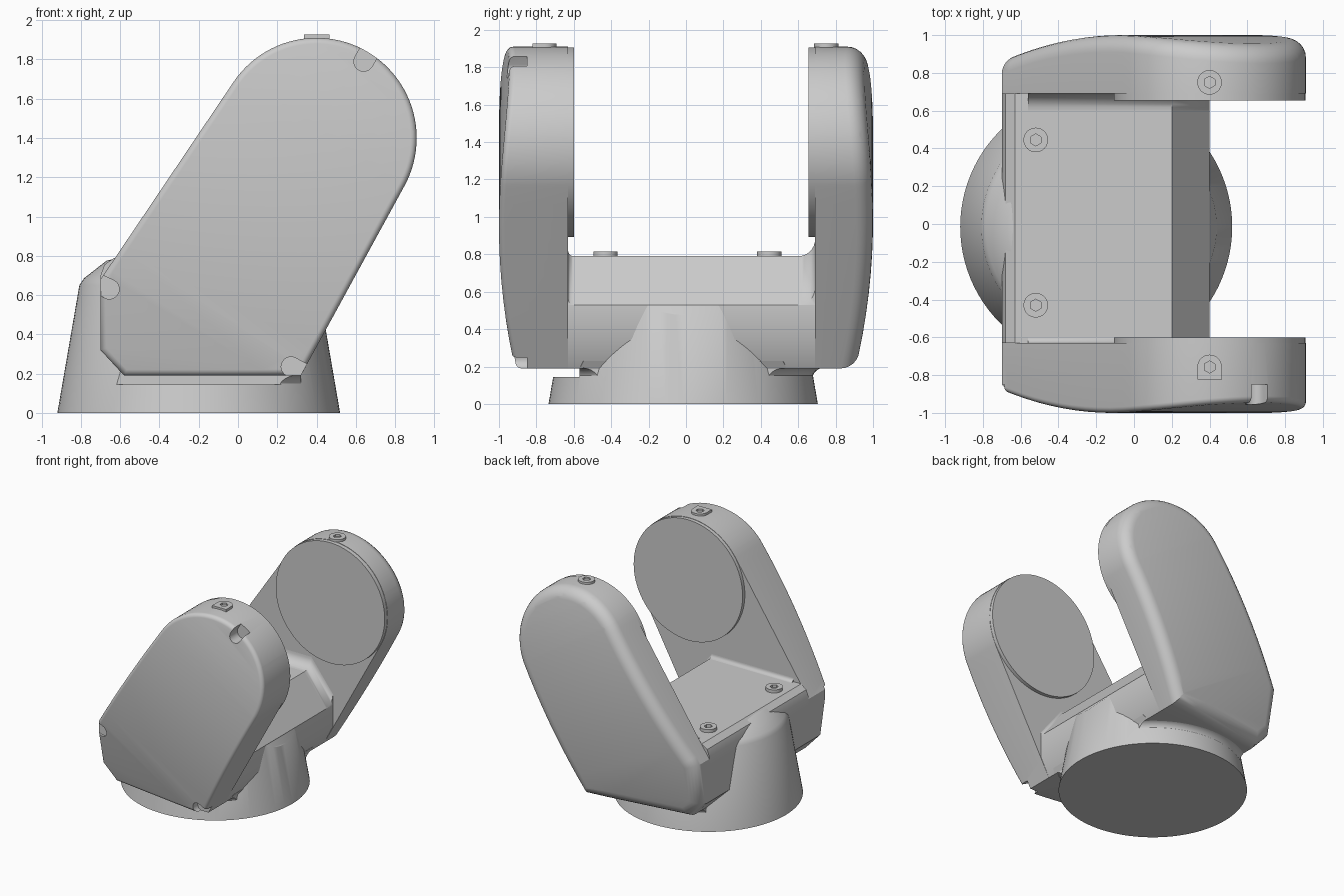
import bpy, bmesh, math
from math import sin, cos, pi, radians
from mathutils import Vector, Matrix

if "Cube" in bpy.data.objects:
    bpy.data.objects.remove(bpy.data.objects["Cube"])


def finish(bm, name, angle=32):
    bmesh.ops.recalc_face_normals(bm, faces=bm.faces)
    me = bpy.data.meshes.new(name)
    bm.to_mesh(me)
    bm.free()
    ob = bpy.data.objects.new(name, me)
    bpy.context.collection.objects.link(ob)
    smooth(ob, angle)
    return ob


def smooth(ob, angle=32):
    bpy.ops.object.select_all(action='DESELECT')
    ob.select_set(True)
    bpy.context.view_layer.objects.active = ob
    bpy.ops.object.shade_smooth_by_angle(angle=radians(angle))


def loft_bm(loops):
    bm = bmesh.new()
    rings = [[bm.verts.new(p) for p in lp] for lp in loops]
    n = len(rings[0])
    for a, b in zip(rings, rings[1:]):
        for i in range(n):
            j = (i + 1) % n
            bm.faces.new((a[i], a[j], b[j], b[i]))
    bm.faces.new(rings[0])
    bm.faces.new(rings[-1])
    return bm


def prism(name, pts, a, b, axis='y'):
    if axis == 'y':
        loops = [[(x, d, z) for x, z in pts] for d in (a, b)]
    else:
        loops = [[(x, y, d) for x, y in pts] for d in (a, b)]
    return finish(loft_bm(loops), name)


def lathe(name, prof, n=96):
    return finish(loft_bm([[(CX + r * cos(2 * pi * i / n), CY + r * sin(2 * pi * i / n), z)
                            for i in range(n)] for r, z in prof]), name)


def boolean(ob, cutter, op='DIFFERENCE'):
    m = ob.modifiers.new('cut', 'BOOLEAN')
    m.operation, m.object, m.solver = op, cutter, 'EXACT'
    bpy.context.view_layer.objects.active = ob
    bpy.ops.object.modifier_apply(modifier=m.name)
    bpy.data.objects.remove(cutter)
    smooth(ob)


def circle(x, y, r, n=32, start=0.0):
    return [(x + r * cos(start + 2 * pi * i / n), y + r * sin(start + 2 * pi * i / n)) for i in range(n)]


def u_shape(x, y, r, ang, length, n=16):
    # half circle with straight legs running in direction ang
    pts = [(x + r * cos(ang + pi / 2 + pi * i / n), y + r * sin(ang + pi / 2 + pi * i / n)) for i in range(n + 1)]
    dx, dy = length * cos(ang), length * sin(ang)
    return pts + [(pts[-1][0] + dx, pts[-1][1] + dy), (pts[0][0] + dx, pts[0][1] + dy)]


def inset(pts, d):
    out = []
    for i, p in enumerate(pts):
        p, q, s = Vector(p), Vector(pts[i - 1]), Vector(pts[(i + 1) % len(pts)])
        e1, e2 = (p - q).normalized(), (s - p).normalized()
        n1, n2 = Vector((-e1.y, e1.x)), Vector((-e2.y, e2.x))
        out.append(p + (n1 + n2) * d / (1 + n1.dot(n2)))
    return out


CX, CY = -0.2, -0.015          # base axis
HX, HZ, R = 0.4, 1.4, 0.51     # pivot head
Y_FRONT, Y_BACK = -0.63, 0.69  # inner arm walls

# Arm outline: angular foot with lines tangent to the round head
a0, a1, N = radians(-28.7), radians(146), 48
outline = [(-0.58, 0.19), (0.32, 0.19)]
outline += [(HX + R * cos(a0 + (a1 - a0) * i / N), HZ + R * sin(a0 + (a1 - a0) * i / N)) for i in range(N + 1)]
outline += [(-0.7, 0.68), (-0.7, 0.32)]


def arm(name, side, inner, r):
    # rounded outer rim, then the outer face is bowed along the arm
    loops = [[(x, inner, z) for x, z in outline]]
    for i in range(7):
        t = i / 6 * pi / 2
        loops.append([(p.x, side * (1 - r + r * sin(t)), p.y) for p in inset(outline, r * (1 - cos(t)))])
    bm = loft_bm(loops)
    axis = Vector((0.55, 0, 0.835))
    for i in range(14):
        bmesh.ops.bisect_plane(bm, geom=bm.verts[:] + bm.edges[:] + bm.faces[:],
                               plane_co=axis * (0.25 + i * 0.12), plane_no=axis, dist=1e-5)
    for v in bm.verts:
        if abs(v.co.y) > 0.8:
            v.co.y -= side * 0.115 * (v.co.dot(axis) - 1.18) ** 2
    return finish(bm, name)


front_arm = arm('front_arm', -1, Y_FRONT, 0.03)
back_arm = arm('back_arm', 1, Y_BACK, 0.09)

# Pry notches around the front cover
for x, z, ang in ((0.64, 1.79, 60), (-0.655, 0.63, 155), (0.27, 0.235, -28)):
    boolean(front_arm, prism('notch_cutter', u_shape(x, z, 0.05, radians(ang), 0.2), -1.1, -0.85))

# Round pads on the inner side of each head
for name, y0, y1 in (('front_pivot_pad', -0.60, -0.64), ('back_pivot_pad', 0.655, 0.70)):
    prism(name, circle(HX, HZ, R - 0.003, 96), y0, y1)

# Cross beam joining the arms
prism('cross_beam', [(-0.58, 0.19), (0.32, 0.19), (0.4, 0.345), (0.4, 0.53), (0.2, 0.79),
                     (-0.63, 0.79), (-0.68, 0.755), (-0.7, 0.70), (-0.7, 0.32)], Y_FRONT, Y_BACK)

# Concave fillets between beam and arms
for name, y, s, r in (('front_fillet', Y_FRONT, 1, 0.03), ('back_fillet', Y_BACK, -1, 0.09)):
    loops = []
    for x, z in ((-0.56, 0.79), (0.2, 0.79), (0.4, 0.53)):
        lp = [(x, y - s * 0.01, z - 0.01)]
        lp += [(x, y + s * r * (1 - cos(t)), z + r * (1 - sin(t)))
               for t in (pi / 2 * i / 8 for i in range(9))]
        loops.append(lp)
    finish(loft_bm(loops), name, 50)

# Tapered base, trimmed by the beam slope and the gap below the front cover
base = lathe('tapered_base', [(0.72, 0), (0.608, 0.65), (0.585, 0.685), (0.47, 0.775), (0.43, 0.785)])
boolean(base, prism('slope_cutter', [(0.2, 0.785), (0.45, 0.46), (0.8, 0.46), (0.8, 0.95), (0.2, 0.95)], -1, 1))
boolean(base, prism('gap_cutter', [(-1, 0.145), (1, 0.145), (1, 0.21), (-1, 0.21)], -1, -0.57))

# Flared collar where the base meets the beam
prof = [(0.6, 0.11)] + [(0.69 + 0.07 * (1 - cos(t)), 0.13 + 0.065 * sin(t))
                        for t in (pi / 2 * i / 8 for i in range(9))] + [(0.76, 0.23), (0.6, 0.23)]
collar = lathe('base_collar', prof)
boolean(collar, prism('collar_clip', [(-0.58, 0.05), (0.32, 0.05), (0.32, 0.19), (0.36, 0.26),
                                      (-0.64, 0.26), (-0.58, 0.19)], -0.57, 0.85), 'INTERSECT')

# Hex socket plugs on the beam and the heads
for name, x, y, z, u in (('beam_plug_front', -0.52, -0.43, 0.78, False), ('beam_plug_back', -0.52, 0.445, 0.78, False),
                         ('head_plug_front', 0.4, -0.757, 1.89, True), ('head_plug_back', 0.4, 0.75, 1.89, False)):
    pts = u_shape(x, y, 0.065, -pi / 2, 0.065) if u else circle(x, y, 0.065)
    plug = prism(name, pts, z, z + 0.036, 'z')
    boolean(plug, prism('hex_cutter', circle(x, y, 0.032, 6, pi / 6), z + 0.012, z + 0.1, 'z'))
